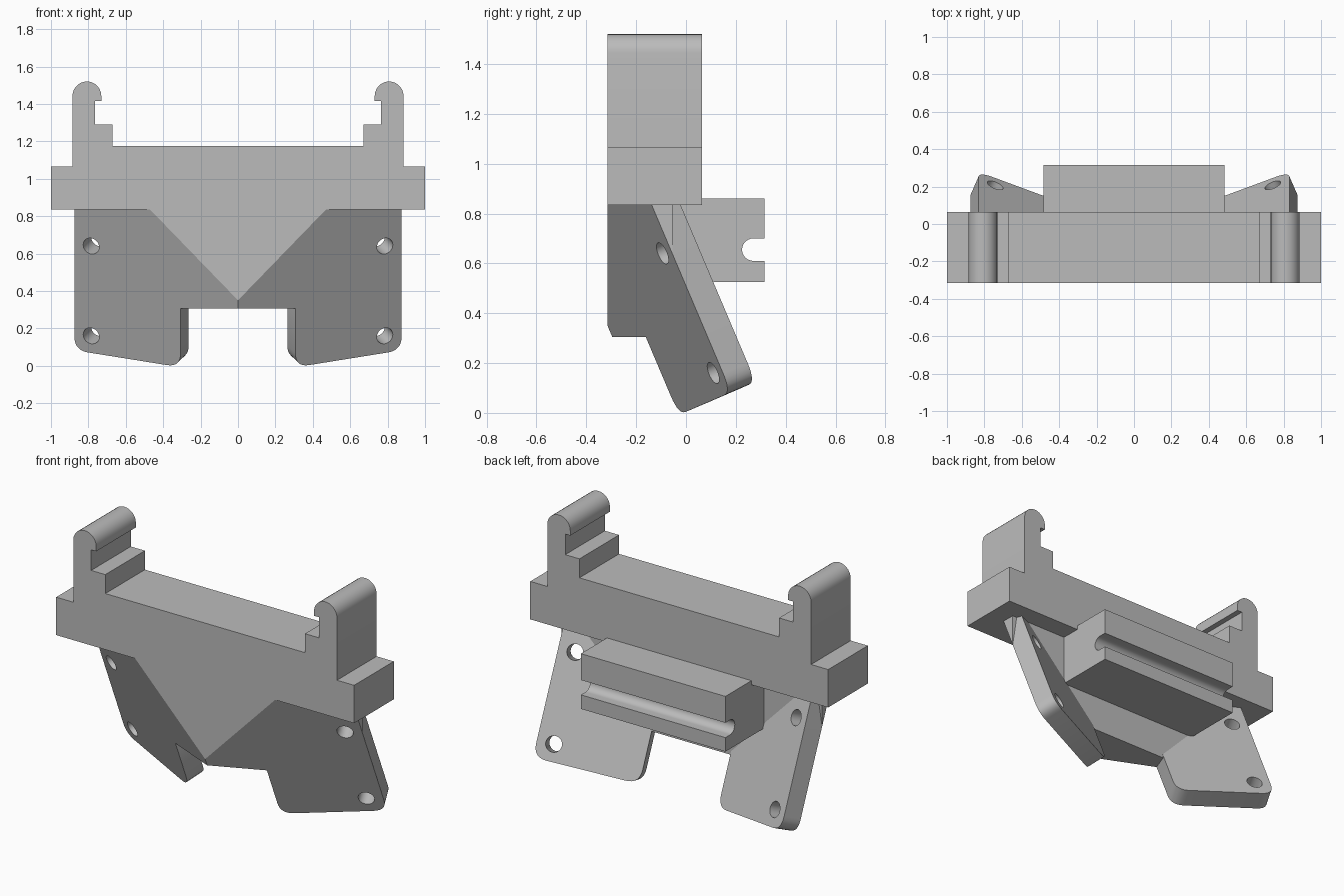
import bpy, bmesh, math
from mathutils import Vector

if "Cube" in bpy.data.objects:
    bpy.data.objects.remove(bpy.data.objects["Cube"])

grey = bpy.data.materials.new("plain_grey")
grey.use_nodes = True
colour = (0.5, 0.5, 0.5, 1)
grey.diffuse_color = colour
grey.node_tree.nodes["Principled BSDF"].inputs["Base Color"].default_value = colour

FRONT, BACK, SLAB_BACK = -0.315, 0.065, -0.055
BASE_Z, NOTCH_Z = 0.835, 0.305
SLOPE_X, SLOPE_Z = 0.4375, 0.424      # tilt of the wing plane
THICK = 0.115


def finish(name, bm):
    bmesh.ops.recalc_face_normals(bm, faces=bm.faces)
    mesh = bpy.data.meshes.new(name)
    bm.to_mesh(mesh)
    bm.free()
    ob = bpy.data.objects.new(name, mesh)
    bpy.context.collection.objects.link(ob)
    mesh.materials.append(grey)
    return ob


def activate(ob):
    bpy.ops.object.select_all(action='DESELECT')
    ob.select_set(True)
    bpy.context.view_layer.objects.active = ob


def smooth(ob):
    activate(ob)
    bpy.ops.object.shade_smooth_by_angle(angle=math.radians(25))


def prism(name, ring_a, ring_b):
    """Solid joining two matching outlines."""
    bm = bmesh.new()
    a = [bm.verts.new(p) for p in ring_a]
    b = [bm.verts.new(p) for p in ring_b]
    bm.faces.new(a)
    bm.faces.new(b[::-1])
    for i in range(len(a)):
        j = (i + 1) % len(a)
        bm.faces.new((a[j], a[i], b[i], b[j]))
    return finish(name, bm)


def arc(cx, cy, r, start, end, steps=14):
    angles = [math.radians(start + (end - start) * i / steps) for i in range(steps + 1)]
    return [(cx + r * math.cos(t), cy + r * math.sin(t)) for t in angles]


def fillet(prev, corner, nxt, d, steps=8):
    p, c, n = Vector(prev), Vector(corner), Vector(nxt)
    a = c + (p - c).normalized() * d
    b = c + (n - c).normalized() * d
    return [tuple(a * (1 - t) ** 2 + c * 2 * t * (1 - t) + b * t * t)
            for t in (i / steps for i in range(steps + 1))]


def wing_normal(side):
    return Vector((side * SLOPE_X, -1, -SLOPE_Z)).normalized()


def on_wing(side, x, z):
    return Vector((side * x, FRONT + SLOPE_X * (x - 0.47) - SLOPE_Z * (z - BASE_Z), z))


# Clip bracket: stepped bar with a hooked post at each end
half = [(1, BASE_Z), (1, 1.065), (0.885, 1.065)]
half += arc(0.808, 1.443, 0.077, 0, 180)
half += [(0.731, 1.415), (0.765, 1.415), (0.765, 1.29), (0.67, 1.29), (0.67, 1.175)]
outline = half + [(-x, z) for x, z in reversed(half)]
smooth(prism("clip_bracket", [(x, FRONT, z) for x, z in outline],
             [(x, BACK, z) for x, z in outline]))

# Rear block with a round-bottomed groove along its length
section = [(SLAB_BACK, 0.525), (0.315, 0.525), (0.315, 0.61)]
section += arc(0.27, 0.655, 0.045, 270, 90)
section += [(0.315, 0.70), (0.315, 0.86), (SLAB_BACK, 0.86)]
smooth(prism("grooved_block", [(-0.485, y, z) for y, z in section],
             [(0.485, y, z) for y, z in section]))

# Central body: box trimmed by both wing planes
bm = bmesh.new()
bmesh.ops.create_cube(bm, size=1)
for v in bm.verts:
    v.co = (v.co.x * 1.75, SLAB_BACK if v.co.y > 0 else FRONT,
            BASE_Z if v.co.z > 0 else NOTCH_Z)
for side in (1, -1):
    bmesh.ops.bisect_plane(bm, geom=bm.verts[:] + bm.edges[:] + bm.faces[:],
                           plane_co=on_wing(side, 0.47, BASE_Z),
                           plane_no=wing_normal(side), clear_outer=True)
    bmesh.ops.holes_fill(bm, edges=[e for e in bm.edges if e.is_boundary])
body = finish("central_body", bm)

# Tilted wing plates with rounded lower corners
outer, inner = (0.875, 0.083), (0.307, -0.008)
plate = [(0.875, BASE_Z)]
plate += fillet((0.875, BASE_Z), outer, inner, 0.075)
plate += fillet(outer, inner, (0.307, NOTCH_Z), 0.075)
plate += [(0.307, 0.4), (0.49, BASE_Z)]
wings = {}
for side, label in ((1, "left"), (-1, "right")):
    back = wing_normal(side) * -THICK
    ring = [on_wing(side, x, z) for x, z in plate]
    wings[side] = prism(label + "_wing", ring, [p + back for p in ring])

# Screw holes square to each wing
for side, wing in wings.items():
    n = wing_normal(side)
    for z in (0.64, 0.16):
        bm = bmesh.new()
        bmesh.ops.create_cone(bm, cap_ends=True, segments=32, radius1=0.046,
                              radius2=0.046, depth=0.5)
        bm.transform(n.to_track_quat('Z', 'Y').to_matrix().to_4x4())
        bmesh.ops.translate(bm, verts=bm.verts, vec=on_wing(side, 0.785, z))
        cutter = finish("hole_cutter", bm)
        cutter.hide_render = True
        for target in (wing, body):
            mod = target.modifiers.new("hole", 'BOOLEAN')
            mod.operation = 'DIFFERENCE'
            mod.solver = 'EXACT'
            mod.object = cutter
            activate(target)
            bpy.ops.object.modifier_apply(modifier=mod.name)
        bpy.data.objects.remove(cutter)

for ob in (body, *wings.values()):
    smooth(ob)
